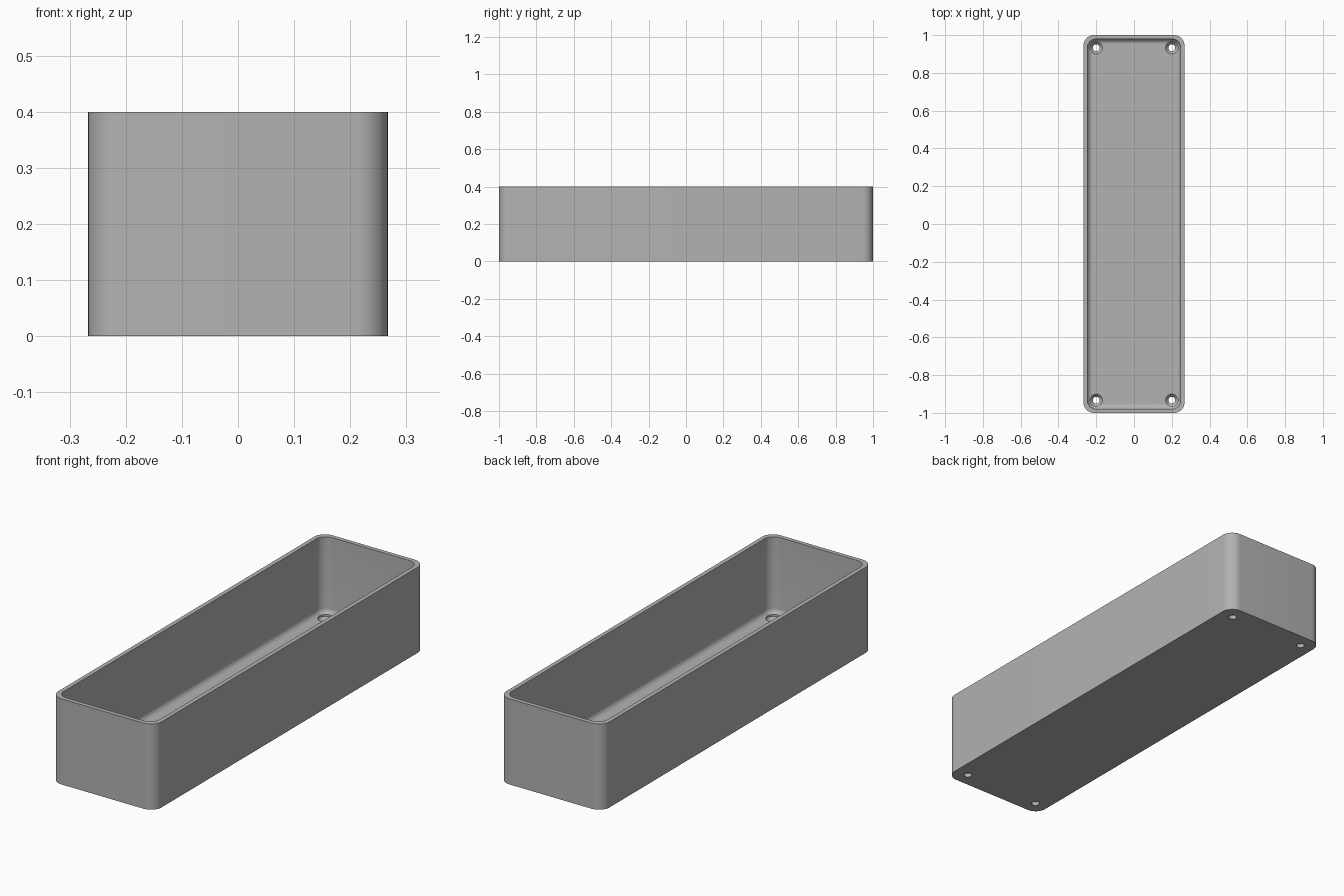
import bpy, bmesh, math

cube = bpy.data.objects.get("Cube")
if cube:
    bpy.data.objects.remove(cube)

HX, HY, H = 0.267, 1.0, 0.4      # half width, half length, height
WALL, FLOOR, FILLET = 0.02, 0.04, 0.027
CORNER, SEG = 0.055, 12

grey = bpy.data.materials.new("plain grey")
grey.use_nodes = True
colour = (0.45, 0.45, 0.45, 1)
grey.diffuse_color = colour
grey.node_tree.nodes["Principled BSDF"].inputs["Base Color"].default_value = colour


def make_object(name, bm):
    bmesh.ops.recalc_face_normals(bm, faces=bm.faces)
    mesh = bpy.data.meshes.new(name)
    bm.to_mesh(mesh)
    bm.free()
    mesh.materials.append(grey)
    obj = bpy.data.objects.new(name, mesh)
    bpy.context.collection.objects.link(obj)
    return obj


def loft(bm, rings):
    """Skin a stack of point rings and cap both ends."""
    loops = [[bm.verts.new(p) for p in ring] for ring in rings]
    for a, b in zip(loops, loops[1:]):
        for i in range(len(a)):
            j = (i + 1) % len(a)
            bm.faces.new((a[i], a[j], b[j], b[i]))
    bm.faces.new(loops[0][::-1])
    bm.faces.new(loops[-1])


def rounded_ring(inset, z, radius):
    points = []
    for k, (sx, sy) in enumerate(((1, 1), (-1, 1), (-1, -1), (1, -1))):
        for s in range(SEG + 1):
            t = math.pi / 2 * (k + s / SEG)
            points.append((sx * (HX - inset - radius) + radius * math.cos(t),
                           sy * (HY - inset - radius) + radius * math.sin(t), z))
    return points


def circle(x, y, r, z, n=32):
    return [(x + r * math.cos(2 * math.pi * i / n),
             y + r * math.sin(2 * math.pi * i / n), z) for i in range(n)]


# Tray shell: outside, rim, inside wall, floor fillet
inner = CORNER - 0.008
rings = [rounded_ring(0, 0, CORNER), rounded_ring(0, H, CORNER),
         rounded_ring(WALL, H, inner)]
for i in range(9):
    t = math.pi / 2 * i / 8
    shrink = FILLET * (1 - math.cos(t))
    rings.append(rounded_ring(WALL + shrink, FLOOR + FILLET * (1 - math.sin(t)),
                              inner - shrink))
bm = bmesh.new()
loft(bm, rings)
tray = make_object("open_tray", bm)

# Countersunk screw holes with head clearance up the corners
bm = bmesh.new()
for x in (-0.2, 0.2):
    for y in (-0.933, 0.933):
        loft(bm, [circle(x, y, 0.018, -0.05), circle(x, y, 0.018, 0.018),
                  circle(x, y, 0.033, 0.035), circle(x, y, 0.033, 0.295)])
cutter = make_object("screw_hole_cutter", bm)
cutter.hide_render = True

bpy.ops.object.select_all(action='DESELECT')
tray.select_set(True)
bpy.context.view_layer.objects.active = tray
cut = tray.modifiers.new("screw holes", 'BOOLEAN')
cut.operation, cut.solver, cut.object = 'DIFFERENCE', 'EXACT', cutter
bpy.ops.object.modifier_apply(modifier=cut.name)
bpy.data.objects.remove(cutter)
bpy.ops.object.shade_smooth_by_angle(angle=math.radians(30))
